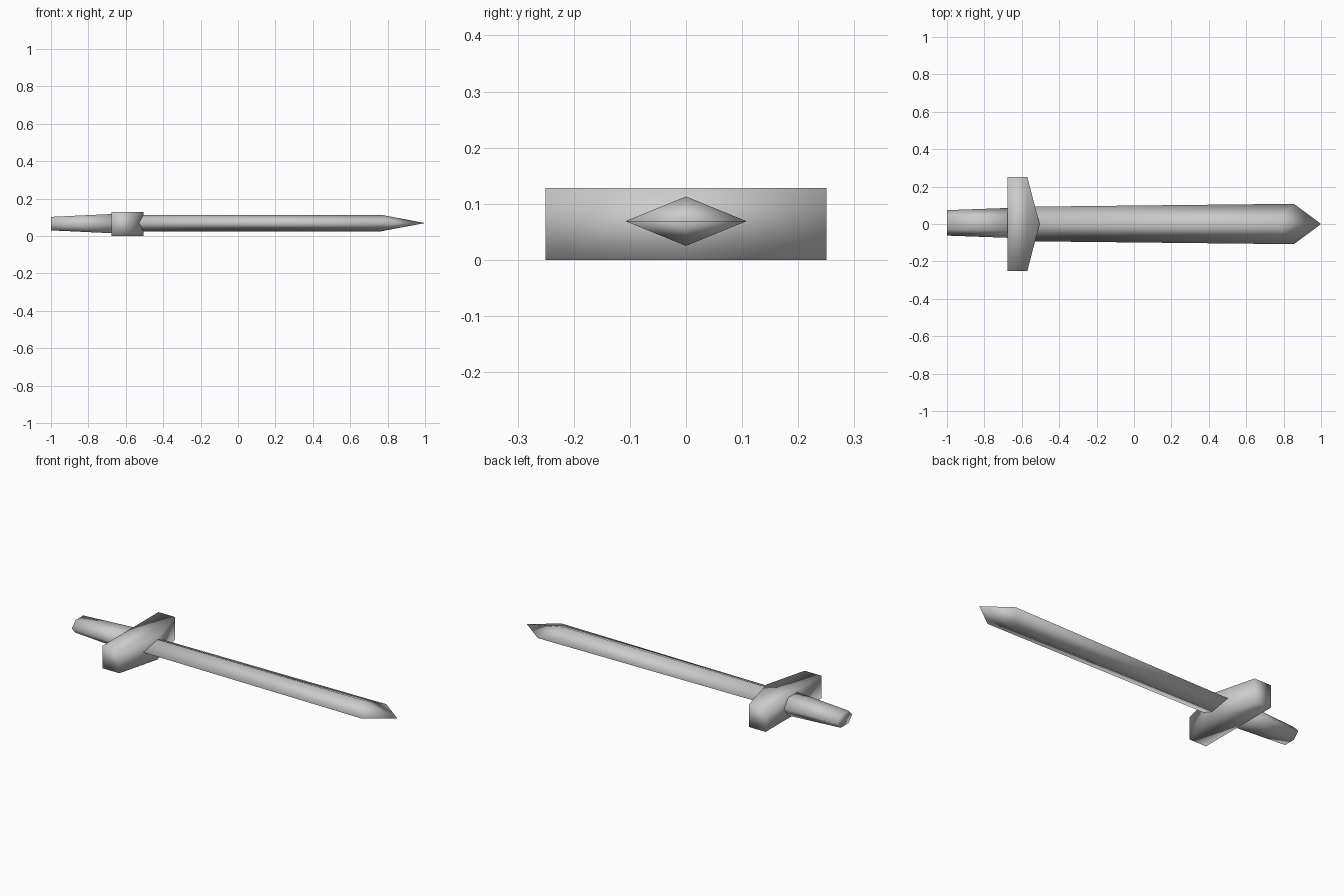
import bpy, bmesh, math

if "Cube" in bpy.data.objects:
    bpy.data.objects.remove(bpy.data.objects["Cube"])

steel = bpy.data.materials.new("steel grey")
steel.diffuse_color = (0.6, 0.6, 0.6, 1)
steel.use_nodes = True
steel.node_tree.nodes["Principled BSDF"].inputs["Base Color"].default_value = steel.diffuse_color


def loft(name, rings, tip=None):
    """Skin equal-sized rings of points, closing the far end with a cap or a tip."""
    bm = bmesh.new()
    loops = [[bm.verts.new(p) for p in ring] for ring in rings]
    n = len(loops[0])
    for a, b in zip(loops, loops[1:]):
        for i in range(n):
            j = (i + 1) % n
            bm.faces.new((a[i], a[j], b[j], b[i]))
    bm.faces.new(loops[0])
    if tip:
        t = bm.verts.new(tip)
        for i in range(n):
            bm.faces.new((loops[-1][i], loops[-1][(i + 1) % n], t))
    else:
        bm.faces.new(loops[-1])
    bmesh.ops.recalc_face_normals(bm, faces=bm.faces[:])
    me = bpy.data.meshes.new(name)
    bm.to_mesh(me)
    bm.free()
    me.materials.append(steel)
    me.shade_smooth()
    ob = bpy.data.objects.new(name, me)
    bpy.context.collection.objects.link(ob)
    return ob


def diamond(x_edge, x_ridge, w, h, z=0.069):
    return [(x_edge, w, z), (x_ridge, 0, z + h), (x_edge, -w, z), (x_ridge, 0, z - h)]


def hexagon(x, w, h, y=0.006, z=0.066):
    # flat on top and bottom, corners to the sides
    return [(x, y + w * math.cos(k * math.pi / 3),
             z + h * math.sin(k * math.pi / 3) / math.sin(math.pi / 3)) for k in range(6)]


# Blade: diamond section, widening slightly towards the point
loft("blade", [diamond(-0.6, -0.6, 0.092, 0.044),
               diamond(0.855, 0.765, 0.108, 0.044)], tip=(1, 0, 0.069))

# Crossguard: flat at the back, wedge towards the blade
outline = [(-0.675, -0.25), (-0.57, -0.25), (-0.505, 0), (-0.57, 0.25), (-0.675, 0.25)]
loft("crossguard", [[(x, y, z) for x, y in outline] for z in (0, 0.128)])

# Grip: six-sided, tapering to the end
loft("grip", [hexagon(-1, 0.068, 0.036), hexagon(-0.64, 0.081, 0.053)])
